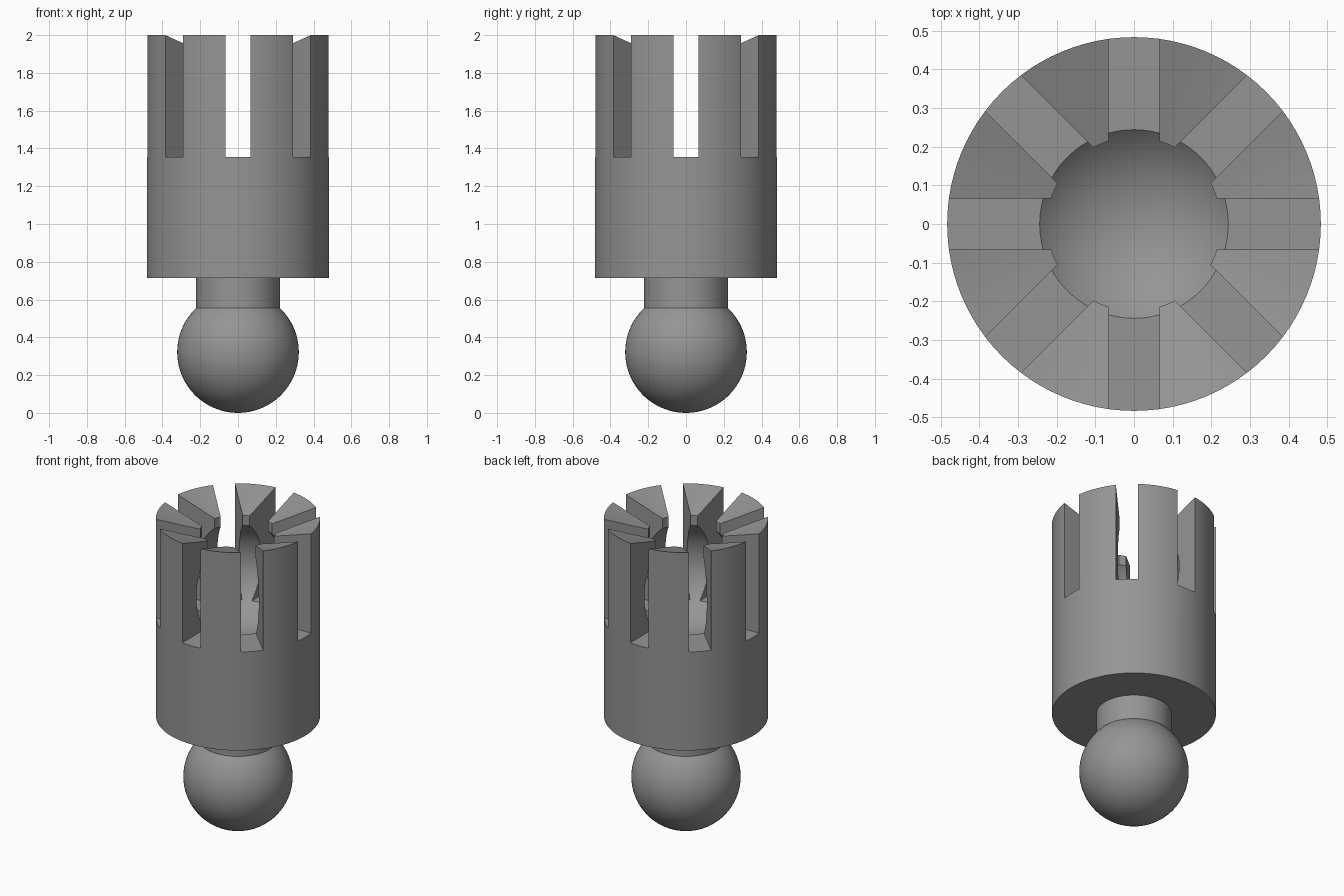
import bpy, bmesh, math
from mathutils import Matrix

if "Cube" in bpy.data.objects:
    bpy.data.objects.remove(bpy.data.objects["Cube"])

SEG = 96
BALL_R = 0.322
STEM_R = 0.222
BODY_R = 0.483
BODY_Z, SLOT_Z, TOP_Z = 0.715, 1.355, 2.0
CAV_R, CAV_Z = 0.341, 1.593      # ball-shaped cavity
MOUTH_R, MOUTH_Z = 0.224, 1.915  # opening under the sloped rim
SLOT_W = 0.131

grey = bpy.data.materials.new("mid grey")
grey.diffuse_color = (0.30, 0.30, 0.30, 1)
grey.use_nodes = True
grey.node_tree.nodes["Principled BSDF"].inputs["Base Color"].default_value = grey.diffuse_color


def lathe(name, profile):
    """Revolve an (r, z) outline, starting and ending on the axis."""
    bm = bmesh.new()
    vs = [bm.verts.new((r, 0, z)) for r, z in profile]
    edges = [bm.edges.new(p) for p in zip(vs, vs[1:])]
    bmesh.ops.spin(bm, geom=vs + edges, cent=(0, 0, 0), axis=(0, 0, 1),
                   angle=2 * math.pi, steps=SEG)
    bmesh.ops.remove_doubles(bm, verts=bm.verts, dist=1e-4)
    bmesh.ops.recalc_face_normals(bm, faces=bm.faces)
    return add(name, bm)


def add(name, bm):
    me = bpy.data.meshes.new(name)
    bm.to_mesh(me)
    bm.free()
    ob = bpy.data.objects.new(name, me)
    bpy.context.collection.objects.link(ob)
    me.materials.append(grey)
    return ob


def arc(radius, zc, a0, a1, n):
    """Points on a circle, angle measured up from straight down."""
    return [(abs(radius * math.sin(a)), zc - radius * math.cos(a))
            for a in (a0 + (a1 - a0) * i / n for i in range(n + 1))]


# Ball, cut off where it meets the stem
ball_end = math.pi - math.asin(STEM_R / BALL_R)
ball_pts = arc(BALL_R, BALL_R, 0, ball_end, 32)
neck_z = ball_pts[-1][1]
ball = lathe("ball_and_stem", ball_pts + [(STEM_R, BODY_Z + 0.01), (0, BODY_Z + 0.01)])

# Socket body: outer wall, sloped rim, short mouth, round cavity
cav_end = math.pi - math.asin(MOUTH_R / CAV_R)
socket = lathe("socket", [(0, BODY_Z), (BODY_R, BODY_Z), (BODY_R, TOP_Z),
                          (MOUTH_R, MOUTH_Z)] + arc(CAV_R, CAV_Z, cav_end, 0, 32))

# Four crossing bars cut eight slots, leaving eight fingers
bm = bmesh.new()
for i in range(4):
    m = (Matrix.Rotation(i * math.pi / 4, 4, 'Z')
         @ Matrix.Translation((0, 0, SLOT_Z + 0.5))
         @ Matrix.Diagonal((SLOT_W, 1.4, 1.0, 1)))
    bmesh.ops.create_cube(bm, size=1, matrix=m)
cutter = add("slot_cutter", bm)
cutter.hide_render = True
cutter.hide_set(True)

cut = socket.modifiers.new("slots", 'BOOLEAN')
cut.operation = 'DIFFERENCE'
cut.object = cutter
cut.solver = 'EXACT'
cut.use_self = True
bpy.context.view_layer.objects.active = socket
socket.select_set(True)
bpy.ops.object.modifier_apply(modifier="slots")
bpy.data.objects.remove(cutter)

# Smooth round surfaces, sharp edges kept
for ob in (ball, socket):
    bpy.ops.object.select_all(action='DESELECT')
    ob.select_set(True)
    bpy.context.view_layer.objects.active = ob
    bpy.ops.object.shade_smooth_by_angle(angle=math.radians(25))
